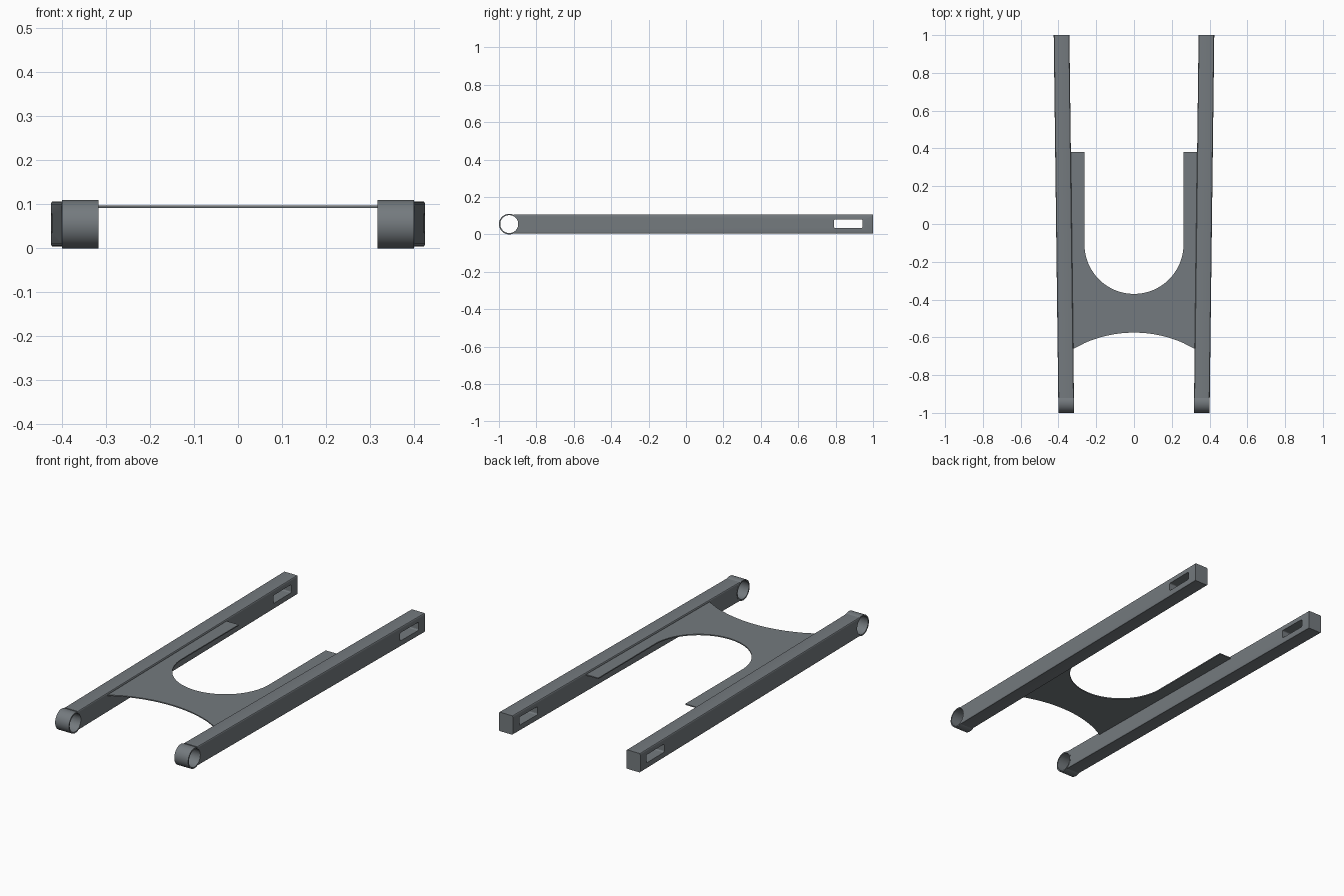
import bpy, bmesh, math
from mathutils import Matrix, Vector

cube = bpy.data.objects.get("Cube")
if cube:
    bpy.data.objects.remove(cube)

steel = bpy.data.materials.new("dark_grey_steel")
steel.use_nodes = True
GREY = (0.175, 0.195, 0.21, 1)
steel.diffuse_color = GREY
steel.node_tree.nodes["Principled BSDF"].inputs["Base Color"].default_value = GREY

AXLE = Vector((0.3585, -0.945, 0.055))


def finish(name, bm, helper=False):
    bmesh.ops.recalc_face_normals(bm, faces=bm.faces)
    mesh = bpy.data.meshes.new(name)
    bm.to_mesh(mesh)
    bm.free()
    mesh.materials.append(steel)
    ob = bpy.data.objects.new(name, mesh)
    bpy.context.scene.collection.objects.link(ob)
    if helper:
        ob.hide_render = True
        ob.hide_set(True)
    return ob


def box(x0, x1, y0, y1, z0, z1):
    bm = bmesh.new()
    bmesh.ops.create_cube(bm, size=1)
    for v in bm.verts:
        v.co.x = x1 if v.co.x > 0 else x0
        v.co.y = y1 if v.co.y > 0 else y0
        v.co.z = z1 if v.co.z > 0 else z0
    return bm


def round_edges(bm, axis, radius, segments):
    edges = [e for e in bm.edges
             if abs((e.verts[0].co - e.verts[1].co).normalized()[axis]) > 0.9]
    bmesh.ops.bevel(bm, geom=edges, offset=radius, segments=segments,
                    profile=0.5, affect='EDGES')


def cylinder(radius, width):
    bm = bmesh.new()
    place = Matrix.Translation(AXLE) @ Matrix.Rotation(math.pi / 2, 4, 'Y')
    bmesh.ops.create_cone(bm, cap_ends=True, segments=64, radius1=radius,
                          radius2=radius, depth=width, matrix=place)
    return bm


def cut(ob, cutter):
    mod = ob.modifiers.new("cut", 'BOOLEAN')
    mod.operation = 'DIFFERENCE'
    mod.solver = 'EXACT'
    mod.object = cutter


def mirror_and_smooth(ob):
    mod = ob.modifiers.new("mirror", 'MIRROR')
    mod.use_mirror_merge = False
    bpy.ops.object.select_all(action='DESELECT')
    ob.select_set(True)
    bpy.context.view_layer.objects.active = ob
    bpy.ops.object.shade_smooth_by_angle(angle=math.radians(30))


# Helpers that open the axle bore and the adjuster slot
bore = finish("bore_cutter", cylinder(0.048, 0.3), True)
slot_bm = box(0.25, 0.5, 0.79, 0.945, 0.035, 0.079)
round_edges(slot_bm, 0, 0.007, 4)
slot = finish("slot_cutter", slot_bm, True)

# Side arms, splayed slightly towards the back
arm_bm = box(0.317, 0.4, -0.92, 1, 0.004, 0.107)
round_edges(arm_bm, 1, 0.006, 3)
for v in arm_bm.verts:
    v.co.x += 0.0125 * (v.co.y + 1)
arm = finish("side_arm", arm_bm)
cut(arm, bore)
cut(arm, slot)
mirror_and_smooth(arm)

# Pivot sleeves at the front of the arms
sleeve = finish("pivot_sleeve", cylinder(0.055, 0.083))
cut(sleeve, bore)
mirror_and_smooth(sleeve)

# Bridge plate: strips along paired outlines from the centre line outward
HALF, U_Y, BACK, EDGE = 0.262, -0.108, 0.38, 0.327
STEPS = 32
R = 0.645
bm = bmesh.new()
rows = []
for i in range(STEPS + 1):
    a = math.pi / 2 * i / STEPS
    x = HALF * math.sin(a)
    rear = Vector((x, U_Y - HALF * math.cos(a), 0.092))
    front = Vector((x, -0.575 - R + math.sqrt(R * R - x * x), 0.092))
    rows.append((bm.verts.new(front), bm.verts.new(rear)))
for (f0, r0), (f1, r1) in zip(rows, rows[1:]):
    bm.faces.new((f0, f1, r1, r0))
# Long strip beside the arm
f, r = rows[-1]
corner_y = -0.575 - R + math.sqrt(R * R - EDGE * EDGE)
outer = [bm.verts.new((EDGE, corner_y, 0.092)),
         bm.verts.new((EDGE + 0.01, BACK, 0.092)),
         bm.verts.new((HALF, BACK, 0.092))]
bm.faces.new([f] + outer + [r])
# Opposite half, joined along the centre line
half = bmesh.ops.duplicate(bm, geom=bm.verts[:] + bm.edges[:] + bm.faces[:])["geom"]
for v in half:
    if isinstance(v, bmesh.types.BMVert):
        v.co.x *= -1
bmesh.ops.remove_doubles(bm, verts=bm.verts, dist=0.0001)
bmesh.ops.recalc_face_normals(bm, faces=bm.faces)
top = bmesh.ops.extrude_face_region(bm, geom=bm.faces[:])["geom"]
for v in top:
    if isinstance(v, bmesh.types.BMVert):
        v.co.z += 0.006
plate = finish("bridge_plate", bm)
bpy.ops.object.select_all(action='DESELECT')
plate.select_set(True)
bpy.context.view_layer.objects.active = plate
bpy.ops.object.shade_smooth_by_angle(angle=math.radians(30))
